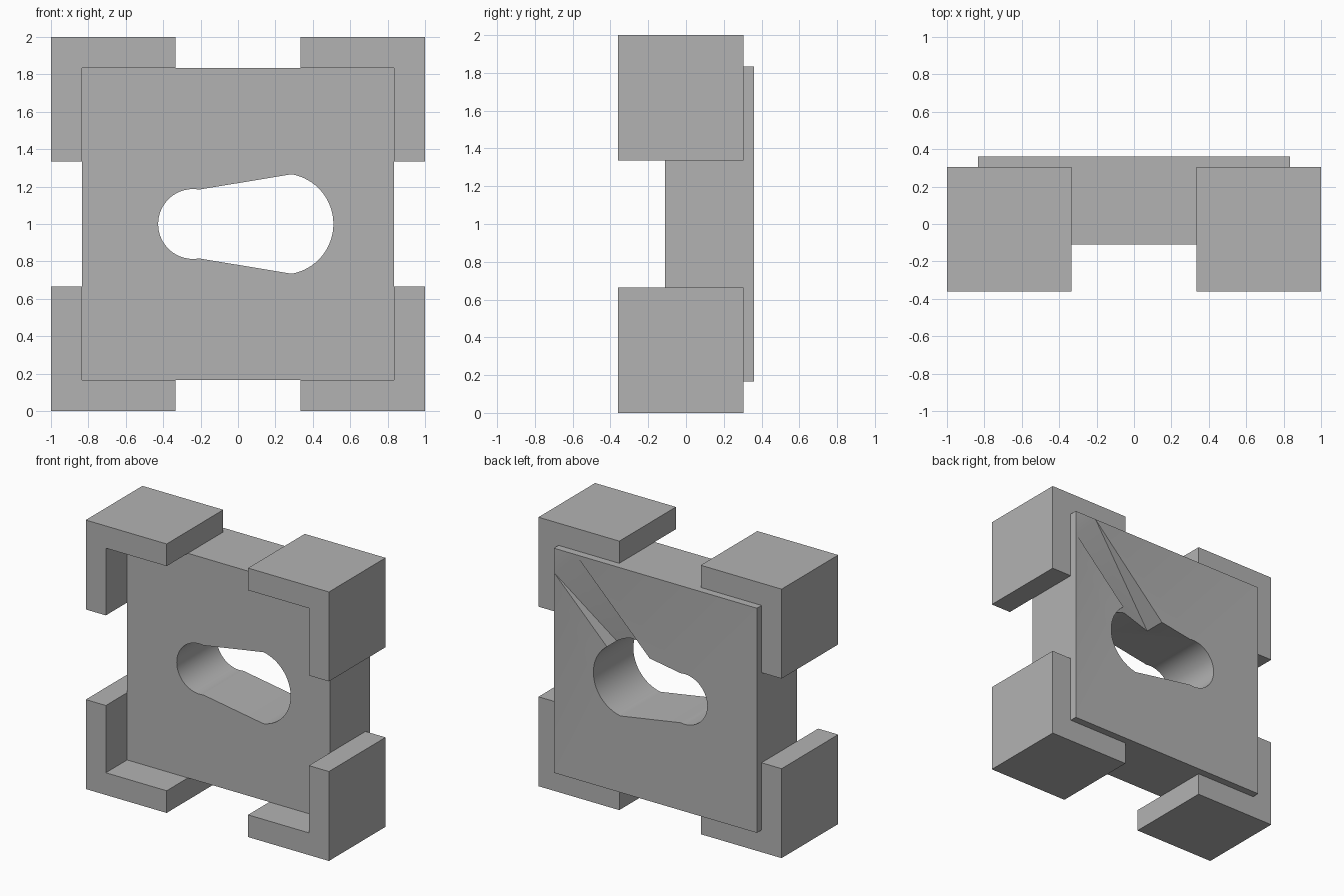
import bpy, bmesh, math
from mathutils import Vector

cube = bpy.data.objects.get("Cube")
if cube:
    bpy.data.objects.remove(cube, do_unlink=True)

X, Y, Z = Vector((1, 0, 0)), Vector((0, 1, 0)), Vector((0, 0, 1))
MID = Vector((0, 0, 1))      # centre of the block
HALF = 0.835                 # half width of the plate
BACK = 0.36                  # rear surface of the plate

grey = bpy.data.materials.new("plain_grey")
grey.use_nodes = True
grey.diffuse_color = (0.45, 0.45, 0.45, 1)
grey.node_tree.nodes["Principled BSDF"].inputs["Base Color"].default_value = grey.diffuse_color


def prism(name, outline, origin, u, v, w, lo, hi):
    """Extrude a 2D outline (in u, v) along w from lo to hi."""
    bm = bmesh.new()
    rings = [[bm.verts.new(origin + u * a + v * b + w * d) for a, b in outline]
             for d in (lo, hi)]
    for ring in rings:
        bm.faces.new(ring)
    n = len(outline)
    for i in range(n):
        j = (i + 1) % n
        bm.faces.new((rings[0][i], rings[0][j], rings[1][j], rings[1][i]))
    bmesh.ops.recalc_face_normals(bm, faces=bm.faces)
    mesh = bpy.data.meshes.new(name)
    bm.to_mesh(mesh)
    bm.free()
    mesh.materials.append(grey)
    obj = bpy.data.objects.new(name, mesh)
    bpy.context.collection.objects.link(obj)
    return obj


def activate(obj):
    bpy.ops.object.select_all(action='DESELECT')
    obj.select_set(True)
    bpy.context.view_layer.objects.active = obj


def cut(target, cutter):
    cutter.hide_render = True
    activate(target)
    mod = target.modifiers.new("cut", 'BOOLEAN')
    mod.operation, mod.solver, mod.object = 'DIFFERENCE', 'EXACT', cutter
    bpy.ops.object.modifier_apply(modifier=mod.name)
    bpy.data.objects.remove(cutter, do_unlink=True)


# Main plate
square = [(-HALF, -HALF), (HALF, -HALF), (HALF, HALF), (-HALF, HALF)]
plate = prism("plate", square, MID, X, Z, Y, -0.11, BACK)

# Tapered slot: two arcs joined by tangent lines
BIG, SMALL, OFF = 0.27, 0.187, 0.24
tilt = math.acos((BIG - SMALL) / (2 * OFF))


def arc(cx, r, a0, a1, steps=32):
    angles = [a0 + (a1 - a0) * i / steps for i in range(steps + 1)]
    return [(cx + r * math.cos(a), r * math.sin(a)) for a in angles]


# tangent points lie where the radius is perpendicular to the straight flank
slot = arc(OFF, BIG, -tilt, tilt) + arc(-OFF, SMALL, tilt, 2 * math.pi - tilt)
cut(plate, prism("slot_cutter", slot, MID, X, Z, Y, -0.5, 0.6))

# Ramped groove in the rear, from the upper corner into the slot
corner = Vector((HALF, 0, 1 + HALF))
along = Vector((-1, 0, -1)).normalized()
across = Vector((-1, 0, 1)).normalized()
start, end, slope = 0.13, 1.1, 0.187
ramp = [(start - 0.06, BACK + 0.06 * slope), (end, BACK - (end - start) * slope),
        (end, 0.42), (start - 0.06, 0.42)]
cut(plate, prism("groove_cutter", ramp, corner, along, Y, across, -0.127, 0.127))

activate(plate)
bpy.ops.object.shade_smooth_by_angle(angle=math.radians(30))

# L-shaped corner brackets, mirrored to all four corners
ARM = 0.335
bracket = [(1, 1), (ARM, 1), (ARM, HALF), (HALF, HALF), (HALF, ARM), (1, ARM)]
for side, sx in (("left", 1), ("right", -1)):
    for level, sz in (("upper", 1), ("lower", -1)):
        outline = [(a * sx, b * sz) for a, b in bracket]
        prism(f"{level}_{side}_bracket", outline, MID, X, Z, Y, -0.36, 0.305)
